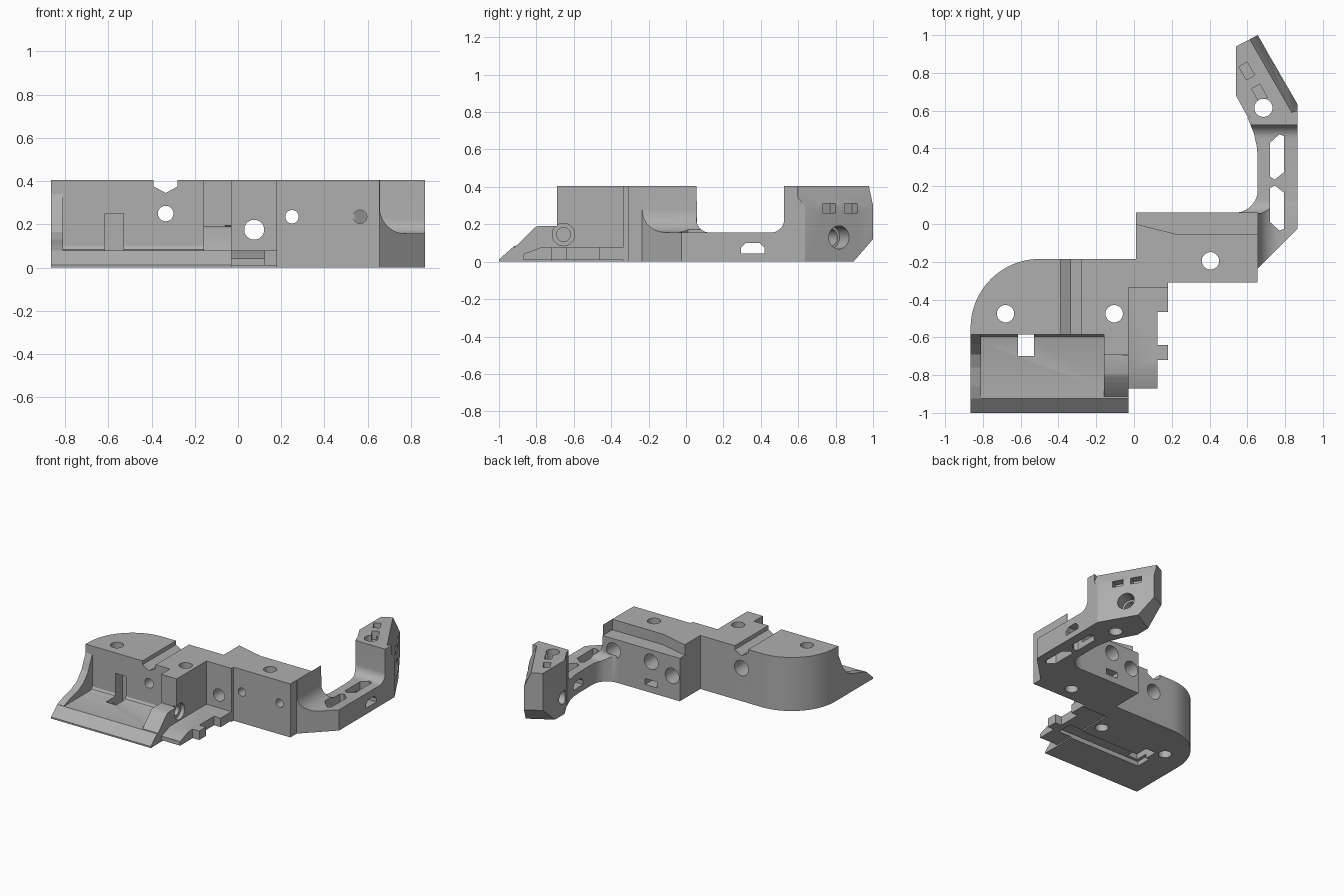
import bpy, bmesh
from math import cos, sin, pi, atan2
from mathutils import Vector, Matrix

old = bpy.data.objects.get("Cube")
if old:
    bpy.data.objects.remove(old, do_unlink=True)

grey = bpy.data.materials.new("matte grey")
grey.use_nodes = True
grey.diffuse_color = (0.43, 0.43, 0.43, 1)
grey.node_tree.nodes["Principled BSDF"].inputs["Base Color"].default_value = grey.diffuse_color

TOP = 0.405


def finish(name, bm):
    bmesh.ops.recalc_face_normals(bm, faces=bm.faces)
    mesh = bpy.data.meshes.new(name)
    bm.to_mesh(mesh)
    bm.free()
    mesh.materials.append(grey)
    obj = bpy.data.objects.new(name, mesh)
    bpy.context.collection.objects.link(obj)
    return obj


def prism(name, points, axis, lo, hi):
    """Extrude a 2D outline along x (points y,z), y (points x,z) or z (points x,y)."""
    place = {"x": lambda a, b: (lo, a, b), "y": lambda a, b: (a, lo, b), "z": lambda a, b: (a, b, lo)}[axis]
    step = {"x": (1, 0, 0), "y": (0, 1, 0), "z": (0, 0, 1)}[axis]
    bm = bmesh.new()
    face = bm.faces.new([bm.verts.new(place(*p)) for p in points])
    new = bmesh.ops.extrude_face_region(bm, geom=[face])["geom"]
    bmesh.ops.translate(bm, vec=Vector(step) * (hi - lo),
                        verts=[g for g in new if isinstance(g, bmesh.types.BMVert)])
    return finish(name, bm)


def box(lo, hi, matrix=Matrix()):
    bm = bmesh.new()
    bmesh.ops.create_cube(bm, size=1)
    lo, hi = Vector(lo), Vector(hi)
    for v in bm.verts:
        v.co = matrix @ (Vector(a * b for a, b in zip(v.co, hi - lo)) + (lo + hi) / 2)
    return finish("cutter", bm)


def rod(start, end, radius):
    start, end = Vector(start), Vector(end)
    d = end - start
    bm = bmesh.new()
    m = Matrix.Translation((start + end) / 2) @ d.to_track_quat("Z", "Y").to_matrix().to_4x4()
    bmesh.ops.create_cone(bm, cap_ends=True, segments=40, radius1=radius, radius2=radius,
                          depth=d.length, matrix=m)
    return finish("cutter", bm)


def arc(cx, cy, r, a0, a1, n=10):
    return [(cx + r * cos(a0 + (a1 - a0) * i / n), cy + r * sin(a0 + (a1 - a0) * i / n)) for i in range(n + 1)]


def cut(obj, cutters):
    """Carve each cutter out of the part, then discard the cutters."""
    for c in cutters:
        c.hide_render = True
        mod = obj.modifiers.new("cut", "BOOLEAN")
        mod.operation, mod.solver, mod.object = "DIFFERENCE", "EXACT", c
    dg = bpy.context.evaluated_depsgraph_get()
    mesh = bpy.data.meshes.new_from_object(obj.evaluated_get(dg))
    obj.modifiers.clear()
    obj.data = mesh
    for c in cutters:
        bpy.data.objects.remove(c, do_unlink=True)


def slot():
    return box((-0.615, -0.7, -0.1), (-0.53, -0.5, 0.25))


def channel():
    return box((-0.64, -0.72, -0.1), (0.08, -0.6, 0.035))


# Main body: rounded left block joined to the stepped centre block
outline = [(-0.865, -0.585), (-0.16, -0.585), (-0.16, -0.69), (-0.03, -0.69), (-0.03, -0.335),
           (0.18, -0.335), (0.18, -0.31), (0.655, -0.31), (0.655, 0.06), (0.01, 0.06), (0.01, -0.185)]
outline += arc(-0.5, -0.55, 0.365, pi / 2, pi, 20)
body = prism("main_body", outline, "z", 0, TOP)
cutters = [slot(), channel()]
cutters.append(prism("cutter", [(-0.39, 0.5), (-0.39, 0.375), (-0.335, 0.345), (-0.28, 0.375), (-0.28, 0.5)],
                     "y", -0.65, -0.1))
cutters.append(prism("cutter", [(-0.05, 0.0), (0.01, 0.0), (0.23, -0.055), (0.7, -0.055), (0.7, 0.1), (-0.05, 0.1)],
                     "z", 0.325, 0.5))
for x, y in [(-0.68, -0.475), (-0.105, -0.475), (0.405, -0.195)]:
    cutters.append(rod((x, y, -0.1), (x, y, 0.5), 0.046))
# Cross holes, widened at the back
for x, z, r, back in [(-0.335, 0.25, 0.036, -0.185), (0.075, 0.175, 0.046, 0.06),
                      (0.25, 0.235, 0.031, 0.06), (0.565, 0.235, 0.031, 0.06)]:
    cutters.append(rod((x, -0.8, z), (x, 0.2, z), r))
    cutters.append(rod((x, back - 0.15, z), (x, back + 0.1, z), 0.058))
cutters.append(box((0.2, -0.03, 0.05), (0.3, 0.1, 0.095)))
cut(body, cutters)

# Front shelf with sloped lip
shelf = prism("front_shelf", [(-1, 0), (-1, 0.012), (-0.925, 0.078), (-0.61, 0.078), (-0.595, 0.084),
                              (-0.585, 0.1), (-0.585, 0)], "x", -0.865, -0.03)
cut(shelf, [slot(), channel()])

# Shelf end supports
rib = prism("inner_rib", [(-0.92, 0.07), (-0.81, 0.182), (-0.79, 0.19), (-0.69, 0.19), (-0.69, 0.07)],
            "x", -0.16, -0.03)


def side_bores():
    return [rod((-0.3, -0.655, 0.145), (0.1, -0.655, 0.145), 0.037),
            rod((-0.06, -0.655, 0.145), (0.1, -0.655, 0.145), 0.06)]


cut(rib, side_bores())
cut(body, side_bores())
prism("outer_rib", [(-0.925, 0.07), (-0.925, 0.08), (-0.86, 0.105), (-0.76, 0.13), (-0.69, 0.165),
                    (-0.635, 0.23), (-0.61, 0.29), (-0.585, 0.34), (-0.585, 0.07)], "x", -0.865, -0.81)

# Notched low plate beside the shelf
plate = prism("notched_plate", [(-0.03, -0.87), (0.125, -0.87), (0.125, -0.72), (0.18, -0.72), (0.18, -0.64),
                                (0.125, -0.64), (0.125, -0.465), (0.18, -0.465), (0.18, -0.335), (-0.03, -0.335)],
              "z", 0.01, 0.078)
cut(plate, [channel(), prism("cutter", [(-0.9, 0.03), (-0.77, 0.078), (-0.77, 0.2), (-0.9, 0.2)], "x", -0.2, 0.3)])

# Curved low arm, swept up at both ends
arm_outline = [(0.655, -0.235), (0.865, -0.025), (0.865, 0.6), (0.73, 0.56), (0.6, 0.565)]
arm_outline += [(0.635, 0.48), (0.65, 0.41), (0.655, 0.35)]
arm_outline += arc(0.535, 0.18, 0.12, 0, -pi / 2)
arm_outline += [(0.655, 0.06)]
arm = prism("arm", arm_outline, "z", 0, TOP)
saddle = [(0.525, 0.6), (0.056, 0.6)] + arc(0.126, 0.226, 0.07, pi, 1.5 * pi) + arc(0.455, 0.226, 0.07, 1.5 * pi, 2 * pi)
corner = [(1, 0.6), (0.656, 0.6)] + arc(0.776, 0.277, 0.12, pi, 1.5 * pi) + [(1, 0.157)]
upper = [(0.72, 0.25), (0.745, 0.235), (0.795, 0.275), (0.795, 0.465), (0.77, 0.475), (0.72, 0.43)]
lower = [(x, 0.44 - y) for x, y in upper]
cut(arm, [prism("cutter", saddle, "x", 0.4, 1), prism("cutter", corner, "y", -0.4, 0.2),
          prism("cutter", upper, "z", -0.1, 0.3), prism("cutter", lower, "z", -0.1, 0.3),
          prism("cutter", [(0.295, 0.045), (0.42, 0.045), (0.42, 0.075), (0.395, 0.1), (0.32, 0.1), (0.295, 0.075)],
                "x", 0.5, 1)])

# Upright angled head at the end of the arm
head = prism("angled_head", [(0.54, 0.94), (0.54, 0.68), (0.6, 0.57), (0.725, 0.525), (0.82, 0.57),
                             (0.865, 0.6), (0.865, 0.635), (0.655, 1.0)], "z", 0, TOP)
# Local frame: x points out of the slanted face, y runs along it
turn = Matrix.Translation((0.76, 0.8175, 0)) @ Matrix.Rotation(atan2(0.21, 0.365), 4, "Z")
cutters = [rod((0.685, 0.615, -0.1), (0.685, 0.615, 0.5), 0.048),
           rod(turn @ Vector((-0.4, 0, 0.13)), turn @ Vector((0.1, 0, 0.13)), 0.048),
           rod(turn @ Vector((-0.1, 0, 0.13)), turn @ Vector((0.1, 0, 0.13)), 0.062)]
bevel = prism("cutter", [(-0.05, 0.41), (0, 0.3), (0.1, 0.3), (0.1, 0.5), (-0.05, 0.5)], "y", -0.5, 0.5)
end = prism("cutter", [(0.08, -0.01), (0.22, 0.13), (0.4, 0.13), (0.4, -0.1), (0.08, -0.1)], "x", -0.5, 0.5)
for c in (bevel, end):
    c.data.transform(turn)
cutters += [bevel, end]
for y in (-0.06, 0.075):
    cutters.append(box((-0.17, y - 0.04, 0.34), (-0.12, y + 0.04, 0.5), turn))
    cutters.append(box((-0.06, y - 0.04, 0.26), (0.1, y + 0.04, 0.31), turn))
cut(head, cutters)

# Smooth the curved walls, keep real edges crisp
bpy.ops.object.select_all(action="DESELECT")
for o in (body, shelf, arm, head, rib, plate):
    o.select_set(True)
bpy.context.view_layer.objects.active = body
bpy.ops.object.shade_smooth_by_angle(angle=0.5)
